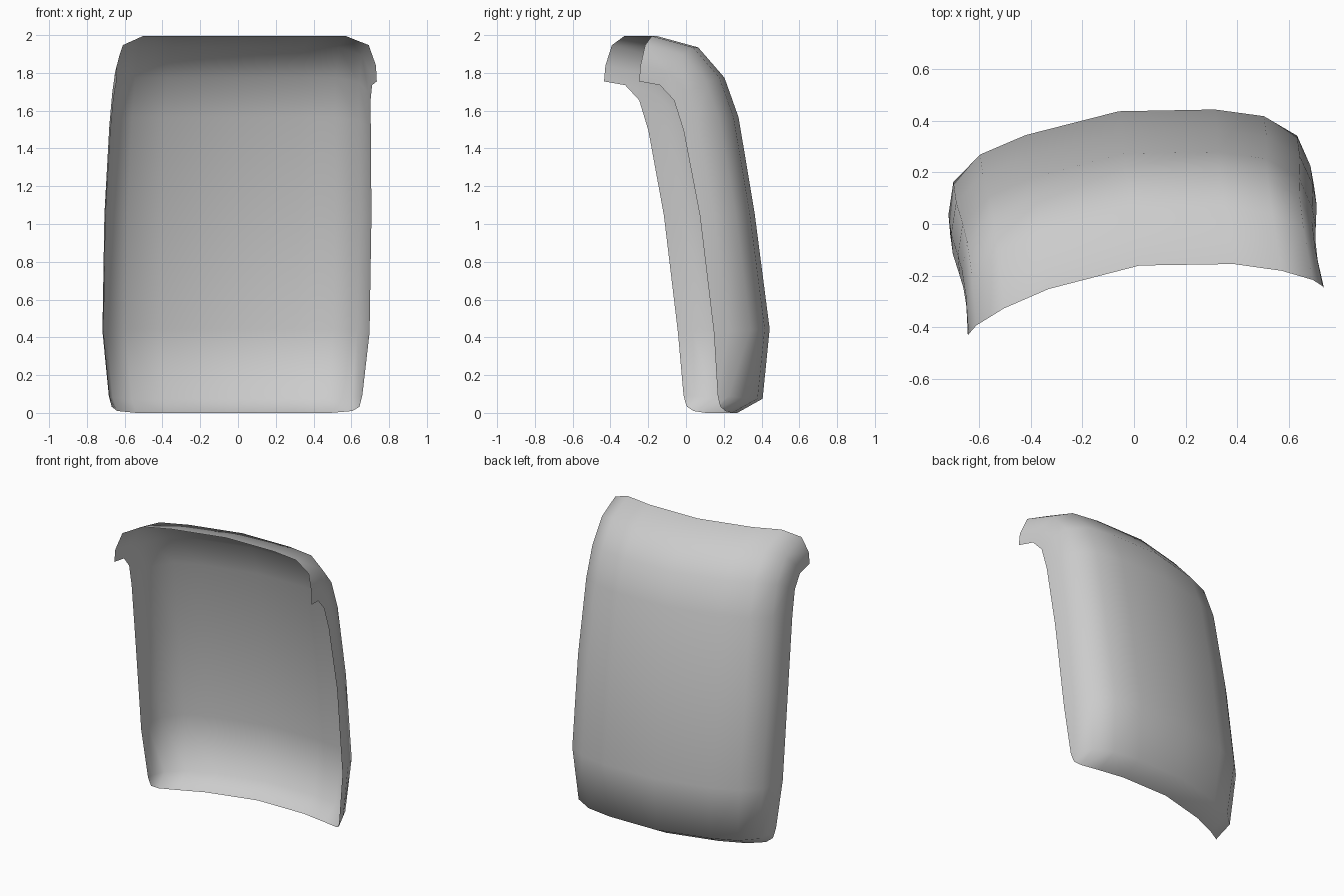
import bpy, bmesh, math
from mathutils import Matrix

if "Cube" in bpy.data.objects:
    bpy.data.objects.remove(bpy.data.objects["Cube"])

# Vertical profile, top lip to bottom lip:
# centre y, centre z, half width, side-flange return (dy, dz)
ROWS = [
    (-0.162, 2.00, 0.695, 0.00, -0.24),
    (0.06, 1.94, 0.685, -0.11, -0.20),
    (0.20, 1.78, 0.687, -0.175, -0.12),
    (0.275, 1.57, 0.695, -0.20, -0.07),
    (0.36, 1.06, 0.71, -0.20, -0.01),
    (0.44, 0.45, 0.71, -0.205, -0.02),
    (0.405, 0.08, 0.675, -0.145, 0.02),
    (0.27, 0.005, 0.665, 0.00, 0.05),
]
# Plan curve, centre to side edge: width fraction, bow depth, flange fraction
HALF = [(0, 0, 0), (0.52, -0.043, 0), (0.78, -0.094, 0),
        (0.945, -0.145, 0.2), (0.995, -0.175, 0.65), (1, -0.182, 1)]
COLS = [(-f, d, k) for f, d, k in HALF[:0:-1]] + HALF

# Curved open shell panel
bm = bmesh.new()
grid = [[bm.verts.new((w * f, y + d + k * fy, max(0, z + k * fz)))
         for f, d, k in COLS] for y, z, w, fy, fz in ROWS]
for a, b in zip(grid, grid[1:]):
    for i in range(len(COLS) - 1):
        bm.faces.new((a[i], a[i + 1], b[i + 1], b[i]))

# Turn the panel slightly about the vertical and stand it on the ground
bmesh.ops.rotate(bm, verts=bm.verts, cent=(0, 0, 0),
                 matrix=Matrix.Rotation(math.radians(7.7), 3, 'Z'))
low = min(v.co.z for v in bm.verts)
for v in bm.verts:
    v.co.z -= low
bm.normal_update()
if sum(f.normal.y for f in bm.faces) < 0:
    bmesh.ops.reverse_faces(bm, faces=bm.faces)
for f in bm.faces:
    f.smooth = True

mesh = bpy.data.meshes.new("curved_shell_panel")
bm.to_mesh(mesh)
bm.free()
obj = bpy.data.objects.new("curved_shell_panel", mesh)
bpy.context.collection.objects.link(obj)
